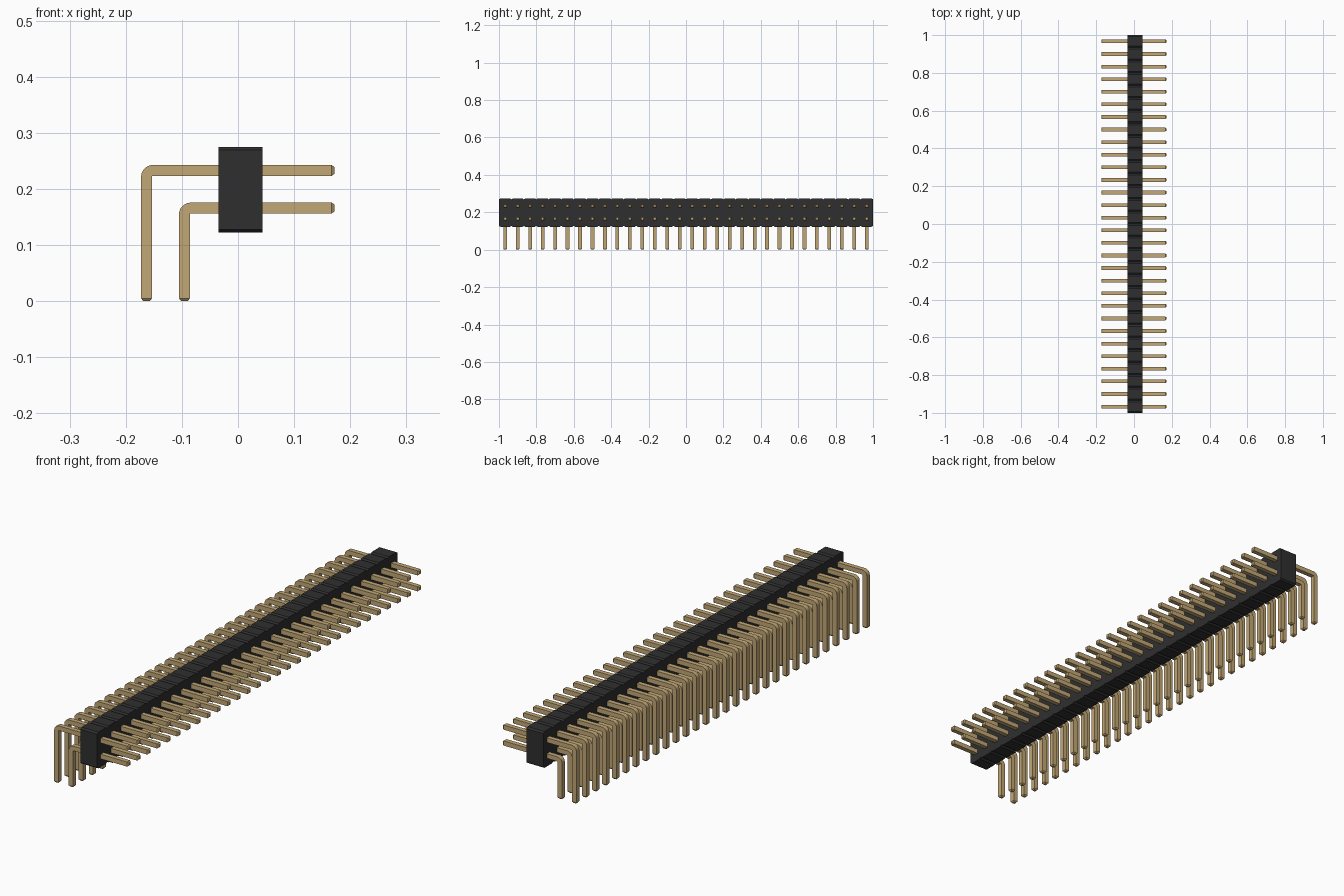
import bpy
import bmesh
import math
from mathutils import Vector

if "Cube" in bpy.data.objects:
    bpy.data.objects.remove(bpy.data.objects["Cube"], do_unlink=True)

COUNT = 30
PITCH = 2.0 / COUNT
PIN = 0.0195          # square pin thickness
TIP = 0.005           # length of the tapered tip
TIP_SCALE = 0.6
BEND = 0.0115         # centreline bend radius


def make_material(name, rgb, roughness):
    mat = bpy.data.materials.new(name)
    mat.use_nodes = True
    color = (*rgb, 1.0)
    mat.diffuse_color = color
    bsdf = mat.node_tree.nodes["Principled BSDF"]
    bsdf.inputs["Base Color"].default_value = color
    bsdf.inputs["Roughness"].default_value = roughness
    return mat


def make_object(name, bm, mat):
    bmesh.ops.recalc_face_normals(bm, faces=bm.faces)
    mesh = bpy.data.meshes.new(name)
    bm.to_mesh(mesh)
    bm.free()
    mesh.materials.append(mat)
    obj = bpy.data.objects.new(name, mesh)
    bpy.context.collection.objects.link(obj)
    return obj


gold = make_material("Gold pin metal", (0.54, 0.39, 0.18), 0.4)
black = make_material("Black plastic", (0.028, 0.028, 0.028), 0.6)


# Housing: a row of chamfered cells drawn as one outline, extruded along x
def build_housing(x0, x1, z0, z1, chamfer_y, chamfer_z):
    top, bottom = [], []
    for i in range(COUNT):
        a = -1.0 + i * PITCH
        b = a + PITCH
        for row, edge, inner in ((top, z1, z1 - chamfer_z), (bottom, z0, z0 + chamfer_z)):
            row += [(a, inner), (a + chamfer_y, edge), (b - chamfer_y, edge)]
    top.append((1.0, z1 - chamfer_z))
    bottom.append((1.0, z0 + chamfer_z))
    bm = bmesh.new()
    outline = bm.faces.new([bm.verts.new((x0, y, z)) for y, z in top + bottom[::-1]])
    extruded = bmesh.ops.extrude_face_region(bm, geom=[outline])
    moved = [v for v in extruded["geom"] if isinstance(v, bmesh.types.BMVert)]
    bmesh.ops.translate(bm, verts=moved, vec=(x1 - x0, 0, 0))
    return make_object("housing", bm, black)


# Right-angle pin: a square section swept along a bent path with tapered tips
def build_pins(name, x_leg, z_arm, x_end):
    path = [(x_leg, 0.0, 0.0, TIP_SCALE), (x_leg, TIP, 0.0, 1.0)]
    steps = 6
    for i in range(steps + 1):
        t = math.pi / 2 * i / steps
        path.append((x_leg + BEND * (1 - math.cos(t)),
                     z_arm - BEND * (1 - math.sin(t)), t, 1.0))
    path += [(x_end - TIP, z_arm, math.pi / 2, 1.0), (x_end, z_arm, math.pi / 2, TIP_SCALE)]

    bm = bmesh.new()
    rings = []
    for x, z, angle, scale in path:
        h = PIN / 2 * scale
        side = Vector((-math.cos(angle), 0, math.sin(angle)))
        centre = Vector((x, -1.0 + PITCH / 2, z))
        rings.append([bm.verts.new(centre + side * (u * h) + Vector((0, v * h, 0)))
                      for u, v in ((1, 1), (1, -1), (-1, -1), (-1, 1))])
    for lower, upper in zip(rings, rings[1:]):
        for k in range(4):
            n = (k + 1) % 4
            bm.faces.new((lower[k], lower[n], upper[n], upper[k]))
    bm.faces.new(rings[0])
    bm.faces.new(rings[-1])
    obj = make_object(name, bm, gold)

    # Smooth the bend but keep the square edges crisp
    bpy.ops.object.select_all(action='DESELECT')
    obj.select_set(True)
    bpy.context.view_layer.objects.active = obj
    bpy.ops.object.shade_smooth_by_angle(angle=math.radians(25))

    # Repeat along the row
    array = obj.modifiers.new("Row", 'ARRAY')
    array.count = COUNT
    array.use_relative_offset = False
    array.use_constant_offset = True
    array.constant_offset_displace = (0, PITCH, 0)
    return obj


build_housing(-0.035, 0.044, 0.122, 0.275, 0.008, 0.006)
build_pins("upper_pins", -0.163, 0.233, 0.172)
build_pins("lower_pins", -0.0955, 0.166, 0.172)
